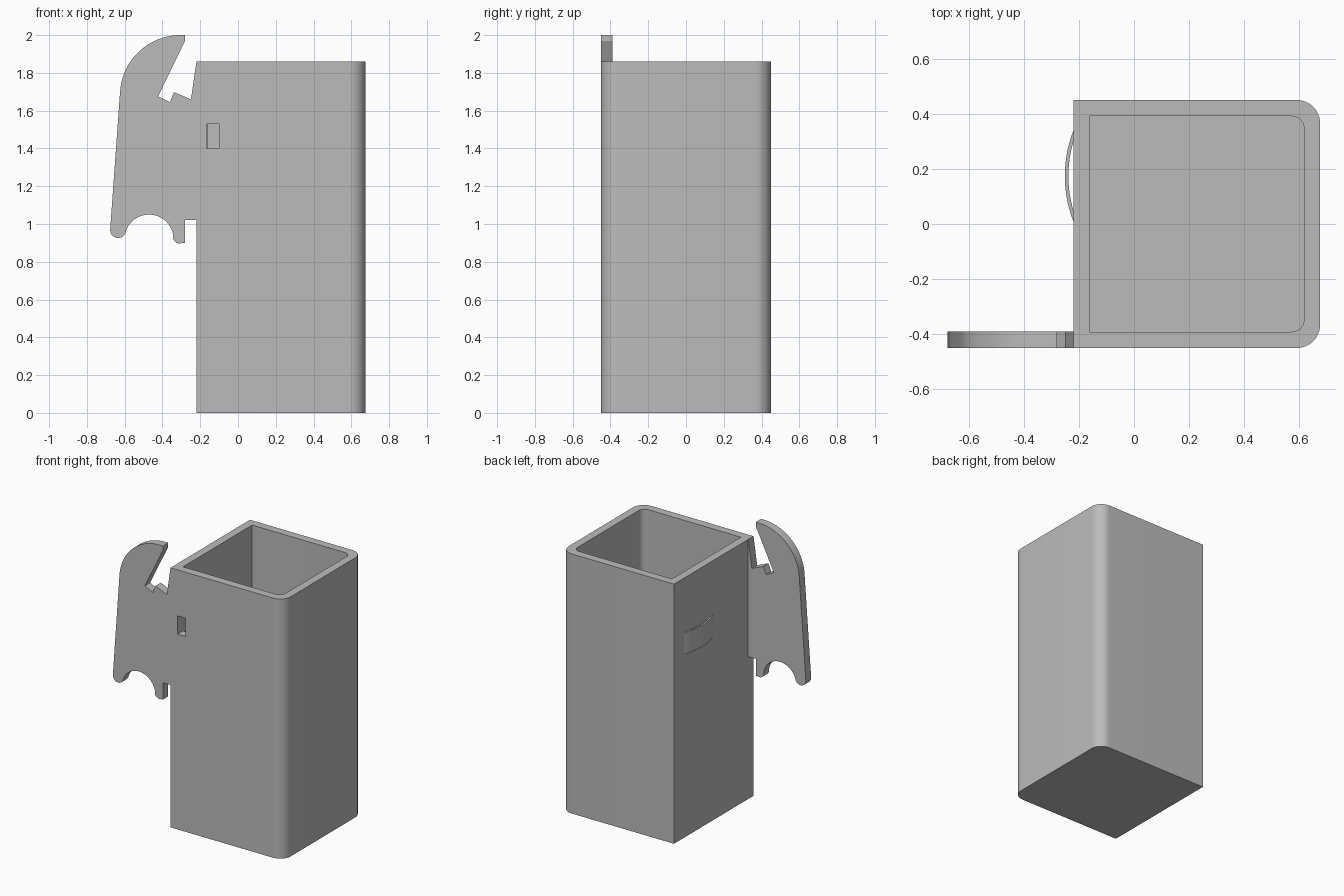
import bpy
import bmesh
from math import cos, sin, radians, pi
from mathutils import Vector

cube = bpy.data.objects.get("Cube")
if cube:
    bpy.data.objects.remove(cube, do_unlink=True)

grey = bpy.data.materials.new("plain_grey")
grey.use_nodes = True
GREY = (0.5, 0.5, 0.5, 1)
grey.diffuse_color = GREY
grey.node_tree.nodes["Principled BSDF"].inputs["Base Color"].default_value = GREY


def arc(cx, cy, r, start, end, steps=12):
    angles = [radians(start + (end - start) * i / steps) for i in range(steps + 1)]
    return [(cx + r * cos(a), cy + r * sin(a)) for a in angles]


def prism(name, outline, low, high, upright=False):
    """Extrude an outline along z, or along y when it is drawn in x and z."""
    bm = bmesh.new()
    place = (lambda u, v: (u, low, v)) if upright else (lambda u, v: (u, v, low))
    face = bm.faces.new([bm.verts.new(place(u, v)) for u, v in outline])
    result = bmesh.ops.extrude_face_region(bm, geom=[face])
    step = Vector((0, high - low, 0)) if upright else Vector((0, 0, high - low))
    moved = [g for g in result["geom"] if isinstance(g, bmesh.types.BMVert)]
    bmesh.ops.translate(bm, verts=moved, vec=step)
    bmesh.ops.recalc_face_normals(bm, faces=bm.faces)
    mesh = bpy.data.meshes.new(name)
    bm.to_mesh(mesh)
    bm.free()
    mesh.materials.append(grey)
    obj = bpy.data.objects.new(name, mesh)
    bpy.context.collection.objects.link(obj)
    return obj


def activate(obj):
    bpy.ops.object.select_all(action="DESELECT")
    obj.select_set(True)
    bpy.context.view_layer.objects.active = obj


def cut(obj, cutter):
    activate(obj)
    mod = obj.modifiers.new("cut", "BOOLEAN")
    mod.operation = "DIFFERENCE"
    mod.solver = "EXACT"
    mod.object = cutter
    bpy.ops.object.modifier_apply(modifier=mod.name)
    bpy.data.objects.remove(cutter, do_unlink=True)


def smooth(obj):
    activate(obj)
    bpy.ops.object.shade_smooth_by_angle(angle=radians(25))


def d_shape(x0, x1, y, r):
    """Rectangle whose two +x corners are rounded."""
    return ([(x0, -y)] + arc(x1 - r, -y + r, r, -90, 0)
            + arc(x1 - r, y - r, r, 0, 90) + [(x0, y)])


# Open-topped container with a slot through its front wall
container = prism("container", d_shape(-0.22, 0.675, 0.45, 0.085), 0, 1.86)
cut(container, prism("cavity_cutter", d_shape(-0.162, 0.617, 0.391, 0.045), 0.06, 2))
slot = [(-0.163, 1.4), (-0.1, 1.4), (-0.1, 1.53), (-0.163, 1.53)]
cut(container, prism("slot_cutter", slot, -0.5, -0.35, upright=True))
smooth(container)

# Flat hook plate flush with the front wall
plate = [(-0.22, 1.02), (-0.22, 1.86), (-0.249, 1.66), (-0.339, 1.698),
         (-0.36, 1.645), (-0.423, 1.676), (-0.28, 1.97), (-0.28, 2.0)]
plate += arc(-0.305, 1.68, 0.32, 90, 176, 20)
plate += arc(-0.635, 0.968, 0.042, 180, 335)
plate += arc(-0.471, 0.92, 0.13, 165, 8, 20)
plate += arc(-0.309, 0.932, 0.035, 180, 285, 8)
plate += [(-0.28, 0.9), (-0.28, 1.02)]
smooth(prism("hook_plate", plate, -0.45, -0.39, upright=True))

# Thin bowed loop on the side wall
loop = arc(0.199, 0.174, 0.45, 158, 202, 24) + arc(0.199, 0.174, 0.437, 202, 158, 24)
smooth(prism("side_loop", loop, 1.315, 1.47))
